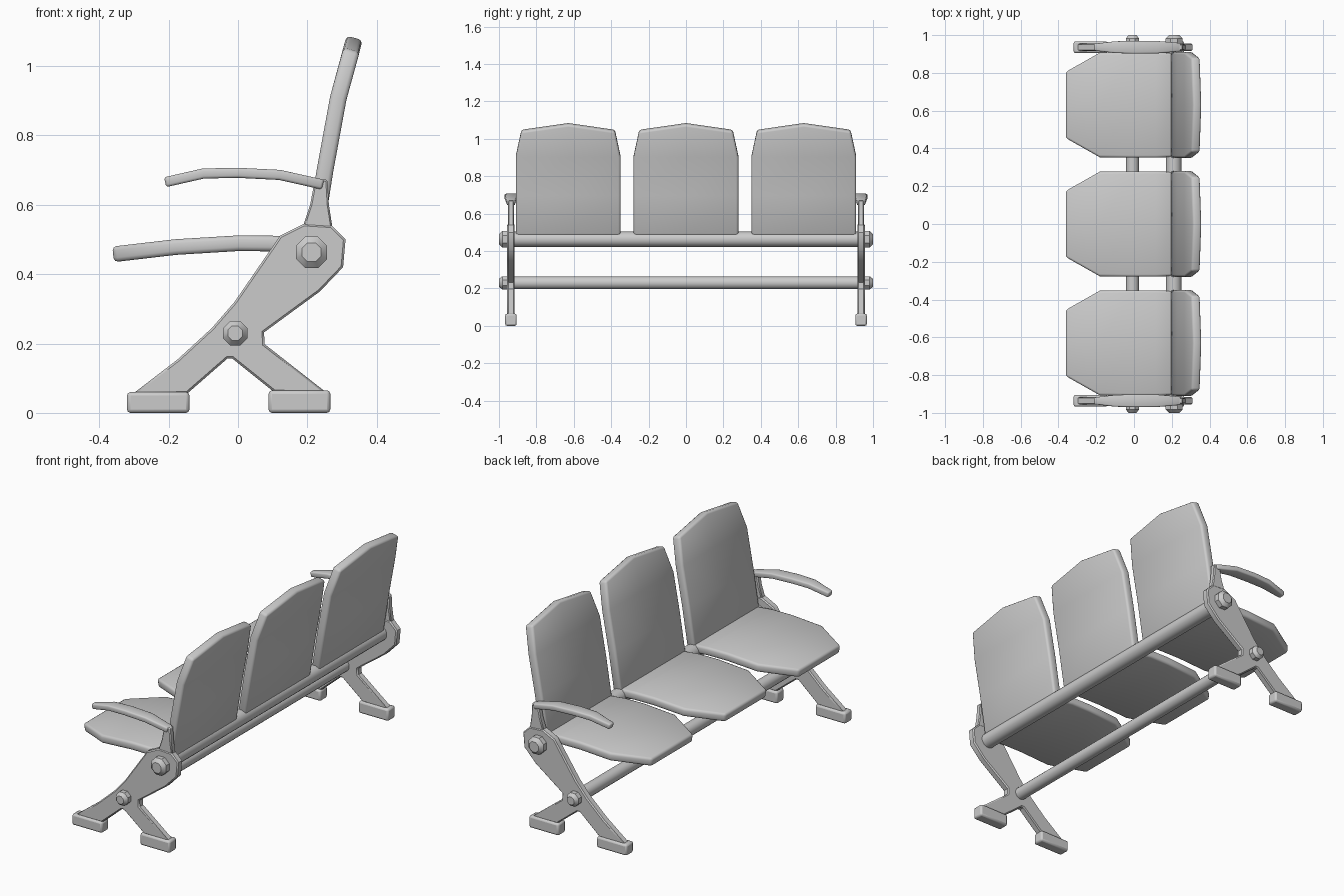
import bpy, bmesh, math
from mathutils import Matrix

if "Cube" in bpy.data.objects:
    bpy.data.objects.remove(bpy.data.objects["Cube"])


def finish(name, bm, bevel=0.0, thickness=0.0, angle=35, segments=2):
    bmesh.ops.recalc_face_normals(bm, faces=bm.faces)
    mesh = bpy.data.meshes.new(name)
    bm.to_mesh(mesh)
    bm.free()
    ob = bpy.data.objects.new(name, mesh)
    bpy.context.collection.objects.link(ob)
    if thickness:
        m = ob.modifiers.new("Thickness", 'SOLIDIFY')
        m.thickness, m.offset, m.use_even_offset = thickness, 0, True
    if bevel:
        m = ob.modifiers.new("Bevel", 'BEVEL')
        m.width, m.segments, m.limit_method = bevel, segments, 'ANGLE'
        m.angle_limit = math.radians(angle)
    bpy.ops.object.select_all(action='DESELECT')
    ob.select_set(True)
    bpy.context.view_layer.objects.active = ob
    bpy.ops.object.shade_smooth_by_angle(angle=math.radians(40))
    return ob


def panel(name, stations, y, thickness, bevel, peak=(0, 0)):
    """Strip of (x, z, half width) stations, middle of the last one raised by peak."""
    bm = bmesh.new()
    rows = [[bm.verts.new((x, y + k * hw, z)) for k in (-1, 0, 1)]
            for x, z, hw in stations]
    rows[-1][1].co.x += peak[0]
    rows[-1][1].co.z += peak[1]
    for a, b in zip(rows, rows[1:]):
        for i in range(2):
            bm.faces.new((a[i], a[i + 1], b[i + 1], b[i]))
    return finish(name, bm, bevel, thickness, angle=50)


def plate(name, outline, y, depth, bevel):
    """Side outline in x, z given depth along y."""
    bm = bmesh.new()
    face = bm.faces.new([bm.verts.new((x, y - depth / 2, z)) for x, z in outline])
    out = bmesh.ops.extrude_face_region(bm, geom=[face])
    bmesh.ops.translate(bm, vec=(0, depth, 0),
                        verts=[v for v in out['geom'] if isinstance(v, bmesh.types.BMVert)])
    return finish(name, bm, bevel, angle=60, segments=1 if bevel < 0.008 else 2)


def rod(name, x, z, y0, y1, r, sides, bevel=0.0, r2=None):
    bm = bmesh.new()
    bmesh.ops.create_cone(bm, cap_ends=True, segments=sides, radius1=r,
                          radius2=r if r2 is None else r2, depth=abs(y1 - y0))
    # points the cone from y0 towards y1, flats facing the axes
    turn = Matrix.Rotation(math.radians(-90 if y1 > y0 else 90), 4, 'X')
    spin = Matrix.Rotation(math.pi / sides, 4, 'Z')
    bm.transform(Matrix.Translation((x, (y0 + y1) / 2, z)) @ turn @ spin)
    return finish(name, bm, bevel, angle=60)


# cross bars
rod("upper_bar", 0.21, 0.463, -0.96, 0.96, 0.041, 16)
rod("lower_bar", -0.008, 0.23, -0.96, 0.96, 0.034, 16)

# seats and backrests
SEAT = [(-0.36, 0.457, 0.175), (-0.18, 0.478, 0.277), (0.0, 0.489, 0.279),
        (0.115, 0.488, 0.279), (0.205, 0.48, 0.275)]
BACK = [(0.217, 0.485, 0.28), (0.251, 0.70, 0.28), (0.289, 0.907, 0.28),
        (0.327, 1.045, 0.25)]
for i, y in enumerate((-0.63, 0, 0.63)):
    panel(f"seat_{i + 1}", SEAT, y, 0.045, 0.012)
    panel(f"backrest_{i + 1}", BACK, y, 0.048, 0.012, peak=(0.009, 0.036))

# end frames
LEG = [(-0.303, 0.055), (-0.173, 0.155), (-0.075, 0.245), (-0.01, 0.32),
       (0.107, 0.49), (0.12, 0.51), (0.19, 0.545), (0.27, 0.54), (0.31, 0.50),
       (0.303, 0.42), (0.236, 0.35), (0.075, 0.232), (0.077, 0.198),
       (0.253, 0.06), (0.104, 0.06), (-0.017, 0.157), (-0.03, 0.157),
       (-0.147, 0.055)]
POST = [(0.185, 0.53), (0.208, 0.60), (0.222, 0.675), (0.258, 0.672),
        (0.262, 0.60), (0.273, 0.53)]
ARM = [(-0.21, 0.665, 0.018), (-0.10, 0.69, 0.031), (0.0, 0.692, 0.034),
       (0.12, 0.686, 0.033), (0.245, 0.658, 0.022)]
for side, s in (("left", -1), ("right", 1)):
    y = s * 0.936
    plate(f"{side}_leg", LEG, y, 0.04, 0.006)
    plate(f"{side}_arm_post", POST, y, 0.032, 0.005)
    panel(f"{side}_armrest", ARM, y, 0.029, 0.007)
    for part, x0, x1, h in (("front", -0.32, -0.14, 0.06), ("rear", 0.088, 0.266, 0.065)):
        plate(f"{side}_{part}_foot", [(x0, 0), (x1, 0), (x1, h), (x0, h)], y, 0.062, 0.01)
    # octagonal bar caps with tapered ends
    for part, x, z, r in (("upper", 0.212, 0.463, 0.049), ("lower", -0.008, 0.23, 0.038)):
        rod(f"{side}_{part}_cap", x, z, s * 0.95, s * 0.982, r, 8)
        rod(f"{side}_{part}_cap_end", x, z, s * 0.982, s * 1.0, r, 8, r2=r * 0.6)
